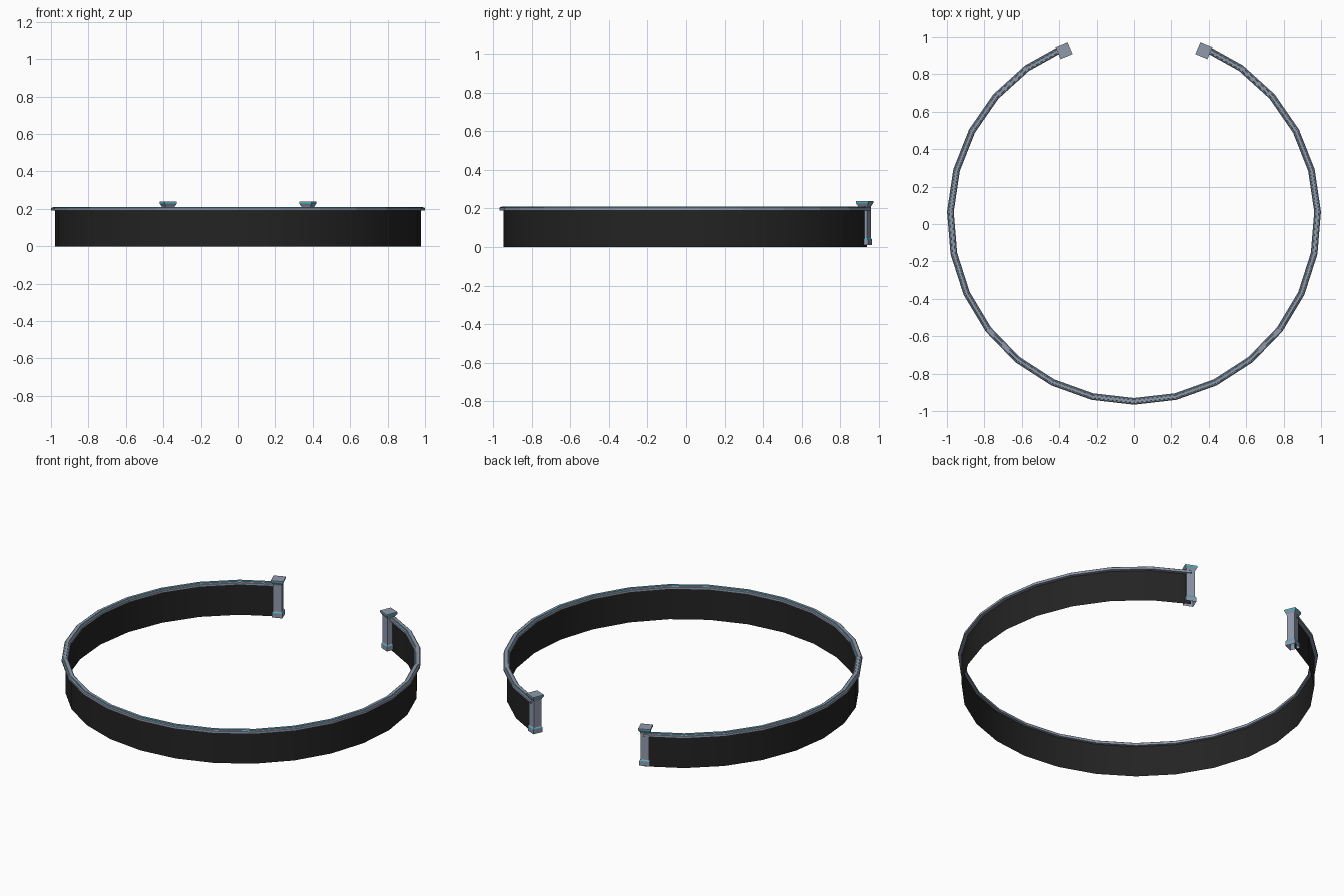
import bpy, math
from mathutils import Matrix, Vector

if "Cube" in bpy.data.objects:
    bpy.data.objects.remove(bpy.data.objects["Cube"])


def material(name, rgb):
    m = bpy.data.materials.new(name)
    m.diffuse_color = (*rgb, 1)
    m.use_nodes = True
    m.node_tree.nodes["Principled BSDF"].inputs["Base Color"].default_value = m.diffuse_color
    return m


BLACK = material("black_panel", (0.017, 0.017, 0.017))
GREY = material("blue_grey_metal", (0.28, 0.32, 0.41))
CYAN = material("cyan_trim", (0.01, 0.50, 0.58))

CY = 0.034            # ring centre in y
N = 24                # segments around the open ring
GAP = math.radians(22.5)
STEP = (2 * math.pi - 2 * GAP) / N
ANGLES = [math.pi / 2 - GAP - STEP * i for i in range(N + 1)]


def make(name, verts, faces, mats, ids):
    me = bpy.data.meshes.new(name)
    me.from_pydata(verts, [], faces)
    for m in mats:
        me.materials.append(m)
    for p, i in zip(me.polygons, ids):
        p.material_index = i
    ob = bpy.data.objects.new(name, me)
    bpy.context.collection.objects.link(ob)
    return ob


def sweep(name, profile, closed, mats, strip_ids):
    """Sweep an (r, z) profile along the open ring."""
    k = len(profile)
    verts = [(r * math.cos(a), CY + r * math.sin(a), z)
             for a in ANGLES for r, z in profile]
    faces, ids = [], []
    for i in range(N):
        for j in range(k if closed else k - 1):
            a, b = i * k + j, i * k + (j + 1) % k
            faces.append((a, a + k, b + k, b))
            ids.append(strip_ids[j])
    if closed:
        faces += [tuple(range(k)), tuple(reversed(range(N * k, N * k + k)))]
        ids += [0, 0]
    return make(name, verts, faces, mats, ids)


# thin dark wall
wall = sweep("curved_wall", [(0.98, 0.195), (0.98, 0.0)], False, [BLACK], [0])
for p in wall.data.polygons:
    p.use_smooth = True

# top rail with a raised strip edged in cyan
rail = [(0.964, 0.190), (1.0, 0.190), (1.0, 0.204), (0.995, 0.208),
        (0.990, 0.208), (0.989, 0.211), (0.975, 0.211), (0.974, 0.208),
        (0.969, 0.208), (0.964, 0.204)]
sweep("top_rail", rail, True, [GREY, CYAN], [0, 0, 0, 0, 1, 0, 1, 0, 0, 0])


# end posts: stacked square sections (half width, z, trim flag of band above)
SECTIONS = [(0.030, 0.010, 0), (0.030, 0.036, 1), (0.0285, 0.040, 0),
            (0.0245, 0.046, 0), (0.0245, 0.205, 0), (0.026, 0.212, 0),
            (0.034, 0.226, 1), (0.035, 0.231, 0), (0.035, 0.238, 0)]


def post(name, side):
    rot = Matrix.Rotation(-side * GAP, 3, 'Z')
    verts = []
    for h, z, _ in SECTIONS:
        for sx, sy in ((-1, -1), (1, -1), (1, 1), (-1, 1)):
            v = rot @ Vector((sx * h, sy * h, z))
            verts.append((v.x + side * 0.374, v.y + 0.926, v.z))
    faces, ids = [], []
    for i in range(len(SECTIONS) - 1):
        for j in range(4):
            a, b = i * 4 + j, i * 4 + (j + 1) % 4
            faces.append((a, b, b + 4, a + 4))
            ids.append(SECTIONS[i][2])
    t = 4 * (len(SECTIONS) - 1)
    faces.append((t, t + 1, t + 2, t + 3))
    ids.append(0)
    make(name, verts, faces, [GREY, CYAN], ids)


post("right_end_post", 1)
post("left_end_post", -1)
